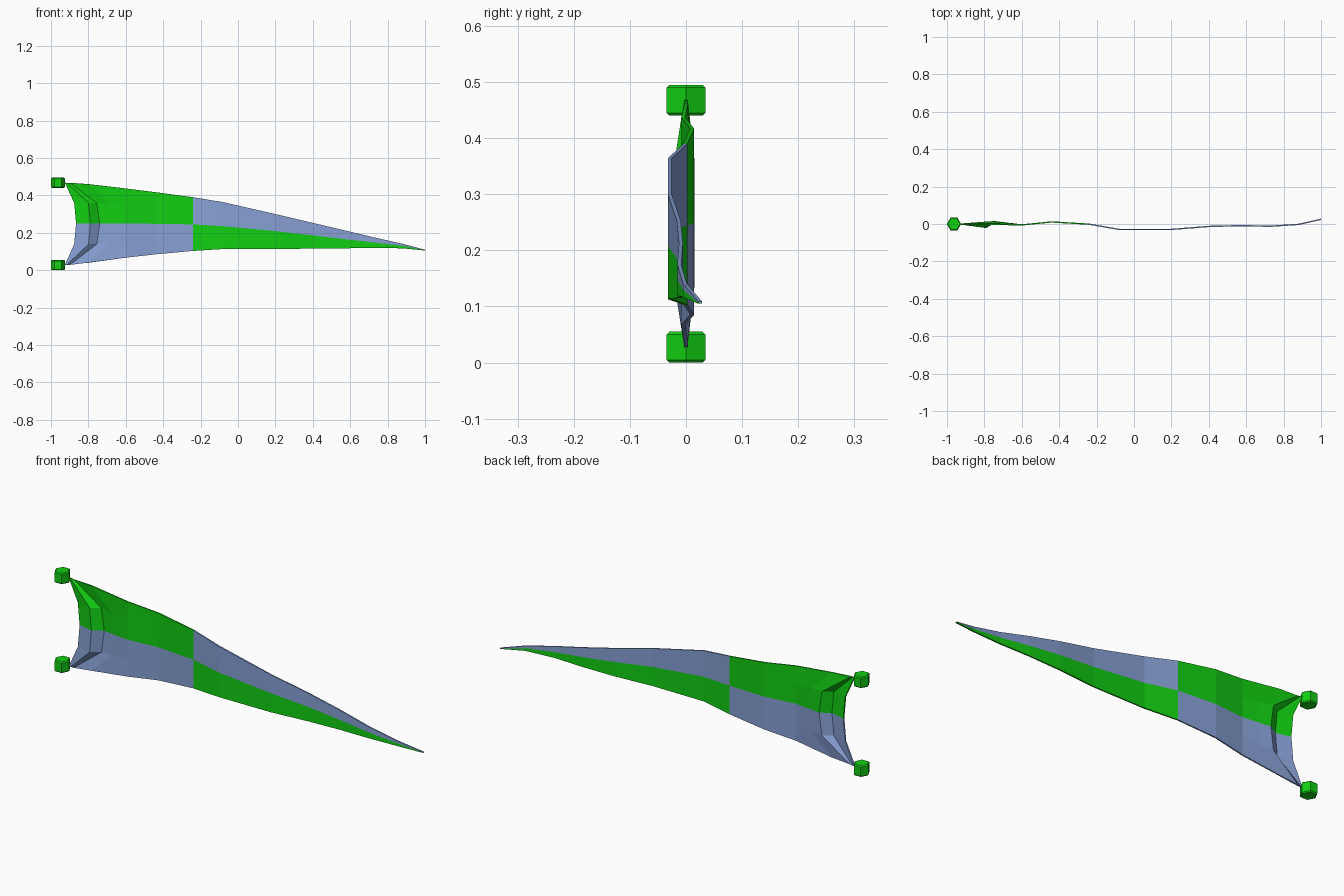
import bpy, bmesh, math
from mathutils import Matrix

cube = bpy.data.objects.get("Cube")
if cube:
    bpy.data.objects.remove(cube, do_unlink=True)


def make_material(name, colour):
    mat = bpy.data.materials.new(name)
    mat.use_nodes = True
    mat.diffuse_color = (*colour, 1)
    mat.node_tree.nodes["Principled BSDF"].inputs["Base Color"].default_value = (*colour, 1)
    return mat


green = make_material("bright green", (0.006, 0.62, 0.006))
blue = make_material("pale blue", (0.24, 0.35, 0.66))


def add_object(name, bm, materials):
    mesh = bpy.data.meshes.new(name)
    bm.to_mesh(mesh)
    bm.free()
    for mat in materials:
        mesh.materials.append(mat)
    obj = bpy.data.objects.new(name, mesh)
    bpy.context.collection.objects.link(obj)
    return obj


# Gathered folds beside the mast side: x at middle, quarter and edge, edge heights, depth
folds = [
    (-0.865, -0.875, -0.925, 0.468, 0.028, 0.0),
    (-0.79, -0.80, -0.915, 0.467, 0.029, -0.017),
    (-0.74, -0.755, -0.90, 0.466, 0.03, 0.012),
    (-0.67, -0.69, -0.80, 0.46, 0.04, 0.003),
]
# Rippling body: x, top, middle, bottom, depth
body = [
    (-0.6, 0.437, 0.25, 0.067, -0.005),
    (-0.44, 0.417, 0.248, 0.085, 0.011),
    (-0.24, 0.39, 0.245, 0.103, -0.001),
    (-0.08, 0.364, 0.235, 0.113, -0.029),
    (0.2, 0.30, 0.209, 0.114, -0.029),
    (0.4, 0.253, 0.186, 0.115, -0.013),
    (0.57, 0.213, 0.166, 0.117, -0.009),
    (0.73, 0.175, 0.148, 0.119, -0.012),
    (0.88, 0.141, 0.13, 0.117, -0.002),
    (1.0, 0.109, 0.107, 0.105, 0.025),
]


def column(xs, top, mid, bottom, depths):
    zs = (top, (top + mid) / 2, mid, (mid + bottom) / 2, bottom)
    order = (2, 1, 0, 1, 2)
    return [(xs[k], depths[k], z) for k, z in zip(order, zs)]


columns = [column((m, q, e), t, 0.25, b, (y, y, 0)) for m, q, e, t, b, y in folds]
columns += [column((x,) * 3, t, m, b, (y,) * 3) for x, t, m, b, y in body]
colour_split = len(folds) + 2

# Pennant cloth in four alternating colour fields
bm = bmesh.new()
grid = [[bm.verts.new(p) for p in col] for col in columns]
for i in range(len(grid) - 1):
    for j in range(4):
        a, b = grid[i], grid[i + 1]
        face = bm.faces.new((a[j], a[j + 1], b[j + 1], b[j]))
        face.material_index = int((j < 2) != (i < colour_split))
cloth = add_object("pennant_cloth", bm, (green, blue))
solid = cloth.modifiers.new("cloth thickness", "SOLIDIFY")
solid.thickness = 0.007
solid.offset = 0

# Hexagonal bevelled clips at the two mast corners
for name, z in (("lower_clip", 0.0275), ("upper_clip", 0.4675)):
    bm = bmesh.new()
    bmesh.ops.create_cone(bm, cap_ends=True, segments=6, radius1=0.0375,
                          radius2=0.0375, depth=0.055)
    if max(v.co.x for v in bm.verts) < 0.037:
        bmesh.ops.rotate(bm, verts=bm.verts, matrix=Matrix.Rotation(math.pi / 6, 3, "Z"))
    bmesh.ops.scale(bm, vec=(1, 1.06, 1), verts=bm.verts)
    rims = [e for e in bm.edges if abs(e.verts[0].co.z - e.verts[1].co.z) < 0.001]
    bmesh.ops.bevel(bm, geom=rims, offset=0.005, segments=1, affect="EDGES")
    bmesh.ops.translate(bm, vec=(-0.9625, 0, z), verts=bm.verts)
    add_object(name, bm, (green,))
